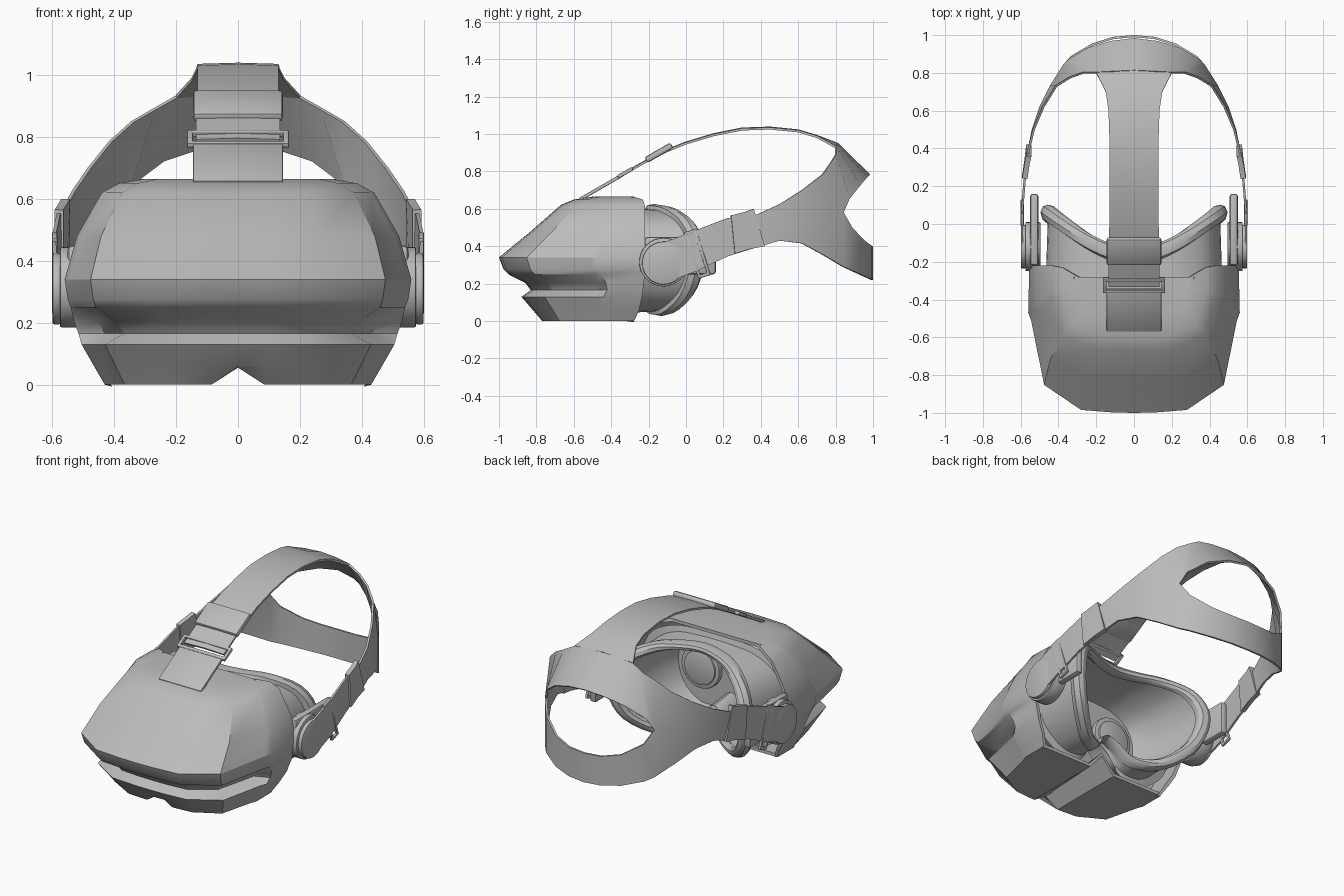
import bpy, bmesh, math
from mathutils import Matrix, Vector

cube = bpy.data.objects.get("Cube")
if cube:
    bpy.data.objects.remove(cube, do_unlink=True)

grey = bpy.data.materials.new("matte_grey")
grey.use_nodes = True
grey.diffuse_color = (0.5, 0.5, 0.5, 1)
grey.node_tree.nodes["Principled BSDF"].inputs["Base Color"].default_value = (0.5, 0.5, 0.5, 1)
parts = []


def finish(name, bm, thick=0, offset=0, mirror=False, bevel=0):
    """Turn a bmesh into a named part with its modifiers."""
    bmesh.ops.remove_doubles(bm, verts=bm.verts, dist=0.0005)
    bmesh.ops.recalc_face_normals(bm, faces=bm.faces)
    mesh = bpy.data.meshes.new(name)
    bm.to_mesh(mesh)
    bm.free()
    mesh.materials.append(grey)
    ob = bpy.data.objects.new(name, mesh)
    bpy.context.collection.objects.link(ob)
    if mirror:
        ob.modifiers.new("Mirror", 'MIRROR')
    if thick:
        m = ob.modifiers.new("Solidify", 'SOLIDIFY')
        m.thickness, m.offset = thick, offset
    if bevel:
        m = ob.modifiers.new("Bevel", 'BEVEL')
        m.width, m.segments = bevel, 2
    parts.append(ob)
    return ob


def add_strips(bm, rows, closed=False):
    """Quads between successive rows of points."""
    grid = [[bm.verts.new(p) for p in row] for row in rows]
    for a, b in zip(grid, grid[1:]):
        n = len(a)
        for i in range(n if closed else n - 1):
            j = (i + 1) % n
            bm.faces.new((a[i], a[j], b[j], b[i]))
    return grid


def box(name, centre, size, rot=Matrix(), bevel=0.005, mirror=False):
    bm = bmesh.new()
    bmesh.ops.create_cube(bm, size=1)
    bm.transform(Matrix.Translation(centre) @ rot.to_4x4() @ Matrix.Diagonal((*size, 1)))
    return finish(name, bm, bevel=bevel, mirror=mirror)


def disc(name, centre, radius, depth, axis, bevel=0.006):
    bm = bmesh.new()
    bmesh.ops.create_cone(bm, cap_ends=True, segments=32, radius1=radius, radius2=radius, depth=depth)
    turn = Matrix.Rotation(math.pi / 2, 4, 'Y' if axis == 'X' else 'X')
    bm.transform(Matrix.Translation(centre) @ turn)
    return finish(name, bm, bevel=bevel, mirror=True)


def frame(name, centre, length, width, bar, rot, mirror=False):
    """Rectangular buckle made of four bars."""
    for k, s in enumerate((-1, 1)):
        for kind, off, size in (("long", (0, s * (width - bar) / 2, 0), (length, bar, bar)),
                                ("end", (s * (length - bar) / 2, 0, 0), (bar, width, bar))):
            pos = Vector(centre) + rot @ Vector(off)
            box(f"{name}_{kind}_bar_{k + 1}", pos, size, rot, 0.006, mirror)


# Visor shell: horizontal outlines stacked from the bottom to the top, open at the back
FX = (0, .2, .5, .85, .97, 1, .99)
FY = (0, .003, .02, .19, .62, .68, 1)
LEVELS = (  # height, front y, half width, back y, groove inset
    (0, -.77, .43, -.28, 0), (.06, -.82, .465, -.25, 0), (.13, -.88, .505, -.235, 0),
    (.165, -.83, .515, -.23, .07), (.205, -.86, .53, -.225, .06), (.25, -.95, .54, -.22, 0),
    (.275, -.975, .55, -.22, 0), (.34, -1, .56, -.22, 0), (.48, -.83, .52, -.22, 0),
    (.62, -.67, .44, -.22, 0), (.65, -.6, .385, -.23, 0), (.665, -.5, .3, -.28, 0))


def outline(z, yf, w, yb, inset):
    half = []
    for i, (fx, fy) in enumerate(zip(FX, FY)):
        x = fx * w - (inset if 2 < i < 5 else inset / 2 if i == 2 else 0)
        lift = .055 if z == 0 and i == 0 else 0
        half.append((x, yf + (yb - yf) * fy, z + lift))
    return [(-x, y, z) for x, y, z in half[:0:-1]] + half


bm = bmesh.new()
rows = [outline(*lv) for lv in LEVELS]
add_strips(bm, rows)
for row, lv, nose in ((rows[0], LEVELS[0], .1), (rows[-1], LEVELS[-1], 0)):
    back = [(x, lv[3], lv[0] + (nose if x == 0 else 0)) for x, y, z in row]
    add_strips(bm, [row, back])
bmesh.ops.dissolve_degenerate(bm, dist=0.0005, edges=bm.edges)
finish("visor_shell", bm, thick=.02, offset=-1)

# Face gasket: one loop around the face, swept through padding, cup wall and eye panel
half = [(0, -.13, .62), (.14, -.1, .615), (.27, -.04, .6), (.41, .05, .53), (.48, .1, .4),
        (.475, .09, .26), (.41, .04, .13), (.28, -.06, .04), (.14, -.14, .05),
        (.07, -.19, .14), (0, -.21, .19)]
keys = [Vector(p) for p in half + [(-x, y, z) for x, y, z in half[-2:0:-1]]]
loop = []
for i in range(len(keys)):
    p0, p1, p2, p3 = (keys[(i + k) % len(keys)] for k in (-1, 0, 1, 2))
    for t in (0, 1 / 3, 2 / 3):
        loop.append(p1 + t * ((p2 - p0) / 2 + t * ((p0 - 2.5 * p1 + 2 * p2 - p3 / 2)
                    + t * (1.5 * (p1 - p2) + (p3 - p0) / 2))))


def ring(scale, dy=None, flat=None):
    return [(p.x * scale, p.y + dy if flat is None else flat, .33 + (p.z - .33) * scale) for p in loop]


bm = bmesh.new()
rows = [ring(1.07, flat=-.3), ring(.96, flat=-.29), ring(.94, -.09), ring(1, -.075), ring(1.02, -.04),
        ring(.99, -.008), ring(.94, 0), ring(.88, -.008), ring(.85, -.03), ring(.85, -.06),
        ring(.9, -.07), ring(.86, flat=-.3), ring(.74, flat=-.44)]
grid = add_strips(bm, rows, closed=True)
bm.faces.new(grid[-1])
finish("face_gasket", bm)
disc("lens_ring", (.19, -.43, .34), .13, .04, 'Y')
disc("lens", (.19, -.42, .34), .105, .04, 'Y')

# Temple arms and strap pivots
box("temple_arm", (.528, -.03, .35), (.045, .38, .2), mirror=True, bevel=.015)
disc("pivot_base", (.535, -.12, .315), .13, .08, 'X')
disc("pivot_cap", (.586, -.12, .31), .115, .026, 'X')

# Head band: low edge, opening edges and top edge, running from the pivot to the back
SIDE = ((.592, -.12, .2, .42), (.594, .05, .265, .485), (.58, .22, .345, .55), (.56, .38, .395, .57),
        (.535, .5, .43, .625), (.495, .62, .415, .7), (.44, .73, .355, .785))
lower, upper = [], []
for x, y, lo, hi in SIDE:
    mid = (lo + hi) / 2
    lower.append(((x, y, lo), (x, y, mid)))
    upper.append(((x, y, mid), (x - max(0, hi - .6) * .15, y, hi)))
BACK = (  # x, y, low z, opening low z, then upper opening edge and top edge
    (.37, .84, .29, .58, (.37, .84, .58), (.34, .775, .85)),
    (.33, .885, .27, .5, (.34, .87, .65), (.27, .8, .89)),
    (.22, .95, .24, .43, (.24, .93, .725), (.2, .8, .93)),
    (.11, .985, .225, .405, (.12, .965, .765), (.11, .805, .943)),
    (0, .995, .22, .4, (0, .98, .78), (0, .81, .947)))
for x, y, lo, mid, edge, top in BACK:
    lower.append(((x, y, lo), (x, y, mid)))
    upper.append((edge, top))
bm = bmesh.new()
add_strips(bm, lower)
add_strips(bm, upper)
finish("head_band", bm, thick=.012, mirror=True)

# Side sleeves and slider buckles
bm = bmesh.new()
add_strips(bm, [((.578, .26, .36), (.578, .24, .565)), ((.566, .34, .385), (.566, .32, .585)),
                ((.557, .42, .4), (.557, .36, .6))])
finish("side_sleeve", bm, thick=.028, mirror=True)
side_rot = Matrix(((0, 0, 1), (.3, .954, 0), (-.954, .3, 0)))
frame("side_buckle", (.592, .06, .36), .26, .07, .018, side_rot, mirror=True)

# Top strap, from the flare on the head band to the front buckle
TOP = ((.8, .93, .2), (.7, .985, .15), (.6, 1.015, .135), (.45, 1.03, .13), (.3, 1.025, .13),
       (.15, .995, .13), (0, .95, .13), (-.1, .91, .135), (-.2, .86, .135), (-.33, .787, .135))
bm = bmesh.new()
add_strips(bm, [((-w, y, z), (0, y + (.01 if y > .75 else 0), z + (.017 if y > .75 else .004)), (w, y, z))
                for y, z, w in TOP])
finish("top_strap", bm, thick=.012)
slope = Matrix.Rotation(math.radians(30), 3, 'X')
box("top_sleeve", (0, -.145, .9), (.29, .16, .034), slope, .012)
box("front_tab", (0, -.455, .715), (.29, .26, .018), slope)
frame("top_buckle", (0, -.325, .793), .33, .09, .02, slope)

# Bake the modifiers, then smooth while keeping edges sharp
bpy.ops.object.select_all(action='DESELECT')
for ob in parts:
    ob.select_set(True)
bpy.context.view_layer.objects.active = parts[0]
bpy.ops.object.convert(target='MESH')
bpy.ops.object.shade_smooth_by_angle(angle=math.radians(32))
